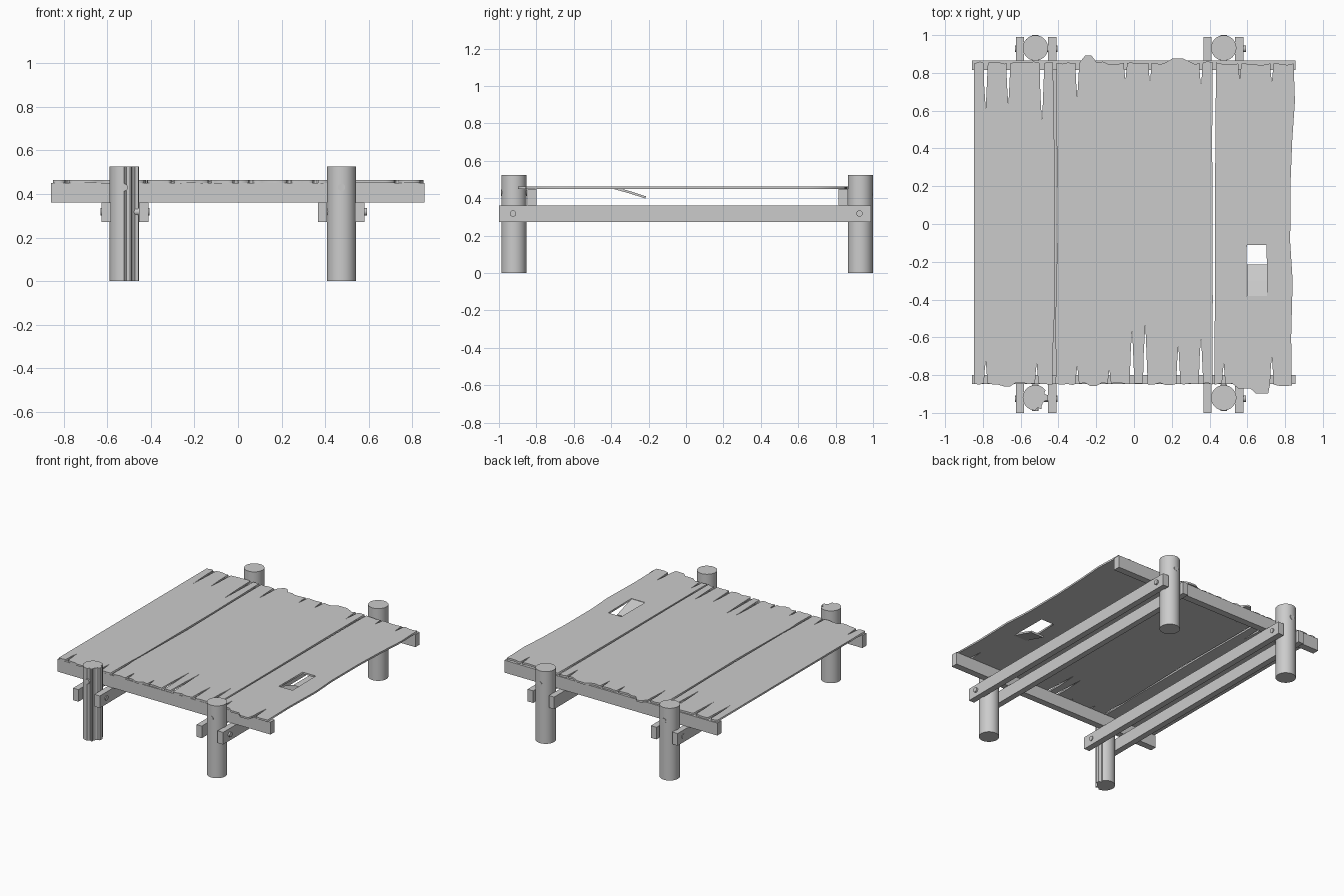
import bpy, math, random

if "Cube" in bpy.data.objects:
    bpy.data.objects.remove(bpy.data.objects["Cube"])

random.seed(4)


def mesh_object(name, verts, faces):
    me = bpy.data.meshes.new(name)
    me.from_pydata(verts, [], faces)
    ob = bpy.data.objects.new(name, me)
    bpy.context.collection.objects.link(ob)
    return ob


def select_only(ob):
    bpy.ops.object.select_all(action='DESELECT')
    ob.select_set(True)
    bpy.context.view_layer.objects.active = ob


def prism(name, outline, place, lo, hi):
    """Extrude a 2D outline between lo and hi; place maps (a, b, h) to xyz."""
    n = len(outline)
    verts = [place(a, b, h) for h in (lo, hi) for a, b in outline]
    faces = [tuple(reversed(range(n))), tuple(range(n, 2 * n))]
    faces += [(i, (i + 1) % n, n + (i + 1) % n, n + i) for i in range(n)]
    return mesh_object(name, verts, faces)


def box(name, x0, x1, y0, y1, z0, z1):
    return prism(name, [(x0, y0), (x1, y0), (x1, y1), (x0, y1)],
                 lambda a, b, h: (a, b, h), z0, z1)


def round_outline(cx, cy, r, n, cut=lambda deg: 1.0):
    return [(cx + r * cut(360 * i / n) * math.cos(2 * math.pi * i / n),
             cy + r * cut(360 * i / n) * math.sin(2 * math.pi * i / n)) for i in range(n)]


def smooth(ob):
    select_only(ob)
    bpy.ops.object.shade_smooth_by_angle(angle=math.radians(30))


def peg(name, axis, x, y, z, lo, hi):
    c, r = (x, 0.017) if axis == 'y' else (y, 0.017)
    put = (lambda a, b, h: (a, -h, b)) if axis == 'y' else (lambda a, b, h: (h, a, b))
    if axis == 'y':
        lo, hi = -hi, -lo
    smooth(prism(name, round_outline(c, z, r, 16), put, lo, hi))


# Split wood grooves of the damaged post
def split(deg):
    for centre, half, depth in ((325, 22, 0.3), (283, 9, 0.2), (25, 9, 0.22)):
        d = abs(deg - centre)
        if d < half:
            return 1 - depth * (1 - 0.4 * d / half)
    return 1.0


# Posts and the pegs through them
for xn, x in (("left", -0.522), ("right", 0.475)):
    for yn, y in (("front", -0.92), ("back", 0.932)):
        damaged = xn == "left" and yn == "front"
        outline = round_outline(x, y, 0.067, 60, split) if damaged else round_outline(x, y, 0.067, 40)
        smooth(prism(f"{yn}_{xn}_post", outline, lambda a, b, h: (a, b, h), 0, 0.525))
        peg(f"{yn}_{xn}_post_peg", 'y', x, y, 0.43, y - 0.069, y + 0.069)
        peg(f"{yn}_{xn}_rail_peg", 'x', x, y - 0.005, 0.318, x - 0.108, x + 0.117)

# Paired rails clamping the posts lengthwise
for i, (x0, x1) in enumerate(((-0.626, -0.583), (-0.455, -0.411), (0.367, 0.409), (0.536, 0.58))):
    box(f"long_rail_{i + 1}", x0, x1, -1.0, 0.99, 0.272, 0.36)

# Cross beams resting on the rails
box("front_cross_beam", -0.858, 0.855, -0.848, -0.80, 0.36, 0.45)
box("back_cross_beam", -0.858, 0.855, 0.815, 0.865, 0.36, 0.45)


# Torn plank ends: a wavy line with narrow V-shaped splits
def torn_end(x0, x1, base, bumps, slits):
    pts = []
    n = int((x1 - x0) / 0.03)
    for i in range(n + 1):
        x = x0 + (x1 - x0) * i / n
        y = base + random.uniform(-0.008, 0.008)
        for bx0, bx1, by in bumps:
            if bx0 < x < bx1:
                y = by
        if all(abs(x - s[0]) > 0.014 for s in slits):
            pts.append((x, y))
    for x, tip in slits:
        w = 0.004 + 0.015 * abs(tip - base) ** 0.5
        mid = (base + tip) / 2
        pts += [(x - w, base), (x - w * 0.7, mid), (x, tip), (x + w * 0.5, mid), (x + w, base)]
    pts.sort(key=lambda p: p[0])
    return pts


def plank(name, left, right, front, back, hole=None):
    loops = [front + right + back[::-1] + left[::-1]]
    if hole:
        loops.append(hole)
    cu = bpy.data.curves.new(name, 'CURVE')
    cu.dimensions = '2D'
    cu.fill_mode = 'BOTH'
    cu.extrude = 0.0065
    for pts in loops:
        sp = cu.splines.new('POLY')
        sp.points.add(len(pts) - 1)
        for p, (x, y) in zip(sp.points, pts):
            p.co = (x, y, 0, 1)
        sp.use_cyclic_u = True
    ob = bpy.data.objects.new(name, cu)
    ob.location.z = 0.4565
    bpy.context.collection.objects.link(ob)
    select_only(ob)
    bpy.ops.object.convert(target='MESH')


# Three wide planks of the deck
plank("left_plank", [(-0.848, 0)], [(-0.428, -0.64), (-0.422, -0.5), (-0.42, 0.3), (-0.426, 0.7)],
      torn_end(-0.848, -0.432, -0.843, [(-0.72, -0.65, -0.86)], [(-0.785, -0.725), (-0.515, -0.74)]),
      torn_end(-0.848, -0.43, 0.853, [], [(-0.785, 0.61), (-0.665, 0.63), (-0.487, 0.53)]))
plank("middle_plank", [(-0.412, -0.7), (-0.418, -0.6), (-0.404, 0), (-0.41, 0.5)],
      [(0.417, -0.4), (0.414, 0.4)],
      torn_end(-0.415, 0.415, -0.846, [(-0.25, -0.17, -0.858)],
               [(-0.3, -0.75), (-0.13, -0.77), (-0.01, -0.55), (0.06, -0.53),
                (0.235, -0.64), (0.355, -0.59)]),
      torn_end(-0.41, 0.415, 0.853, [(-0.29, -0.2, 0.893), (0.2, 0.28, 0.875)],
               [(-0.3, 0.67), (-0.045, 0.76), (0.085, 0.75), (0.355, 0.73)]))
plank("right_plank", [(0.428, -0.4), (0.43, 0.3), (0.432, 0.6)],
      [(0.832, -0.6), (0.84, -0.3), (0.827, -0.1), (0.828, 0.2), (0.838, 0.45), (0.852, 0.65)],
      torn_end(0.426, 0.836, -0.85, [(0.55, 0.64, -0.87), (0.64, 0.72, -0.898)],
               [(0.475, -0.74), (0.73, -0.70)]),
      torn_end(0.435, 0.845, 0.85, [], [(0.56, 0.77), (0.73, 0.75)]),
      [(0.595, -0.38), (0.705, -0.38), (0.702, -0.11), (0.597, -0.11)])

# Broken strip bent down below the hole
prism("bent_flap", [(-0.39, 0.45), (-0.30, 0.425), (-0.217, 0.398), (-0.214, 0.41),
                    (-0.30, 0.438), (-0.39, 0.463)],
      lambda a, b, h: (h, a, b), 0.598, 0.703)
